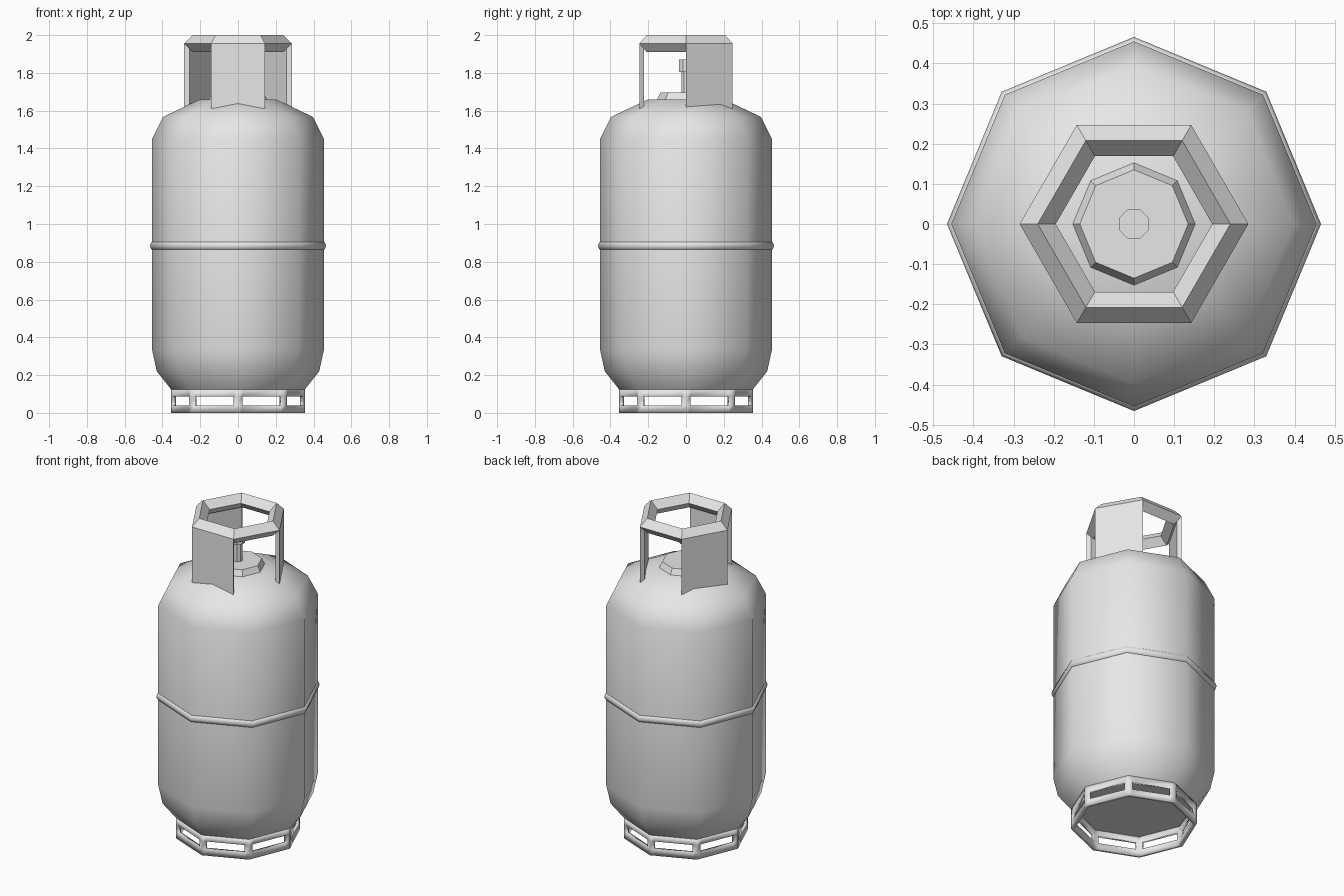
import bpy, bmesh
from math import pi, sin, cos, radians

if "Cube" in bpy.data.objects:
    bpy.data.objects.remove(bpy.data.objects["Cube"], do_unlink=True)

steel = bpy.data.materials.new("light grey steel")
steel.use_nodes = True
GREY = (0.8, 0.8, 0.8, 1)
steel.diffuse_color = GREY
steel.node_tree.nodes["Principled BSDF"].inputs["Base Color"].default_value = GREY


def finish(bm, name, smooth=None):
    """Turn a bmesh into a named object, smooth below the given angle."""
    bmesh.ops.remove_doubles(bm, verts=bm.verts, dist=0.0005)
    bmesh.ops.recalc_face_normals(bm, faces=bm.faces)
    mesh = bpy.data.meshes.new(name)
    bm.to_mesh(mesh)
    bm.free()
    mesh.materials.append(steel)
    obj = bpy.data.objects.new(name, mesh)
    bpy.context.collection.objects.link(obj)
    if smooth:
        bpy.ops.object.select_all(action='DESELECT')
        obj.select_set(True)
        bpy.context.view_layer.objects.active = obj
        bpy.ops.object.shade_smooth_by_angle(angle=radians(smooth))
    return obj


def ring(bm, r, z, sides, turn=0):
    return [bm.verts.new((r * cos(turn + 2 * pi * i / sides),
                          r * sin(turn + 2 * pi * i / sides), z))
            for i in range(sides)]


def lathe(name, profile, sides, closed=False, turn=0, smooth=None):
    """Spin (radius, z) points; closed loops the profile, otherwise cap it."""
    bm = bmesh.new()
    rings = [ring(bm, r, z, sides, turn) for r, z in profile]
    pairs = list(zip(rings, rings[1:]))
    if closed:
        pairs.append((rings[-1], rings[0]))
    else:
        bm.faces.new(rings[0])
        bm.faces.new(rings[-1])
    for low, high in pairs:
        for i in range(sides):
            j = (i + 1) % sides
            bm.faces.new((low[i], low[j], high[j], high[i]))
    return finish(bm, name, smooth)


# Tank and the weld band around its middle
lathe("tank_body", [(0.352, 0.122), (0.43, 0.22), (0.455, 0.335), (0.455, 1.45),
                    (0.397, 1.567), (0.2, 1.66)], 8, smooth=50)
lathe("weld_band", [(0.45, 0.862), (0.46, 0.867), (0.466, 0.885), (0.46, 0.903),
                    (0.45, 0.908)], 8, closed=True, smooth=50)

# Foot ring: eight walls, each with one slot
bm = bmesh.new()
corners = [(0.355 * cos(i * pi / 4), 0.355 * sin(i * pi / 4)) for i in range(9)]
columns, rows = (0, 0.09, 0.91, 1), (0, 0.04, 0.088, 0.125)
for (ax, ay), (bx, by) in zip(corners, corners[1:]):
    grid = [[bm.verts.new((ax + (bx - ax) * t, ay + (by - ay) * t, z))
             for t in columns] for z in rows]
    for r in range(3):
        for c in range(3):
            if (r, c) != (1, 1):
                bm.faces.new((grid[r][c], grid[r][c + 1],
                              grid[r + 1][c + 1], grid[r + 1][c]))
foot = finish(bm, "foot_ring", smooth=50)
wall = foot.modifiers.new("wall thickness", 'SOLIDIFY')
wall.thickness = 0.02
wall.offset = -1
wall.use_even_offset = True

# Valve: flange, stem and cap
lathe("valve_flange", [(0.155, 1.655), (0.135, 1.695)], 8)
lathe("valve_stem", [(0.027, 1.69), (0.027, 1.81)], 8, turn=pi / 8)
lathe("valve_cap", [(0.04, 1.805), (0.04, 1.87)], 8, turn=pi / 8)

# Hexagonal hand ring with a diamond section
lathe("collar_ring", [(0.285, 1.955), (0.24, 2.0), (0.195, 1.955), (0.24, 1.91)],
      6, closed=True)

# Three guard plates under every other side of the hand ring
for k, name in enumerate(("left_guard", "right_guard", "front_guard")):
    bm = bmesh.new()
    start = k * 2 * pi / 3
    loops = [[bm.verts.new((r * cos(a), r * sin(a), z))
              for r, a in ((0.285, start), (0.285, start + pi / 3),
                           (0.256, start + pi / 3), (0.256, start))]
             for z in (1.6, 1.955)]
    bm.faces.new(loops[0])
    bm.faces.new(loops[1])
    for i in range(4):
        j = (i + 1) % 4
        bm.faces.new((loops[0][i], loops[0][j], loops[1][j], loops[1][i]))
    finish(bm, name)
